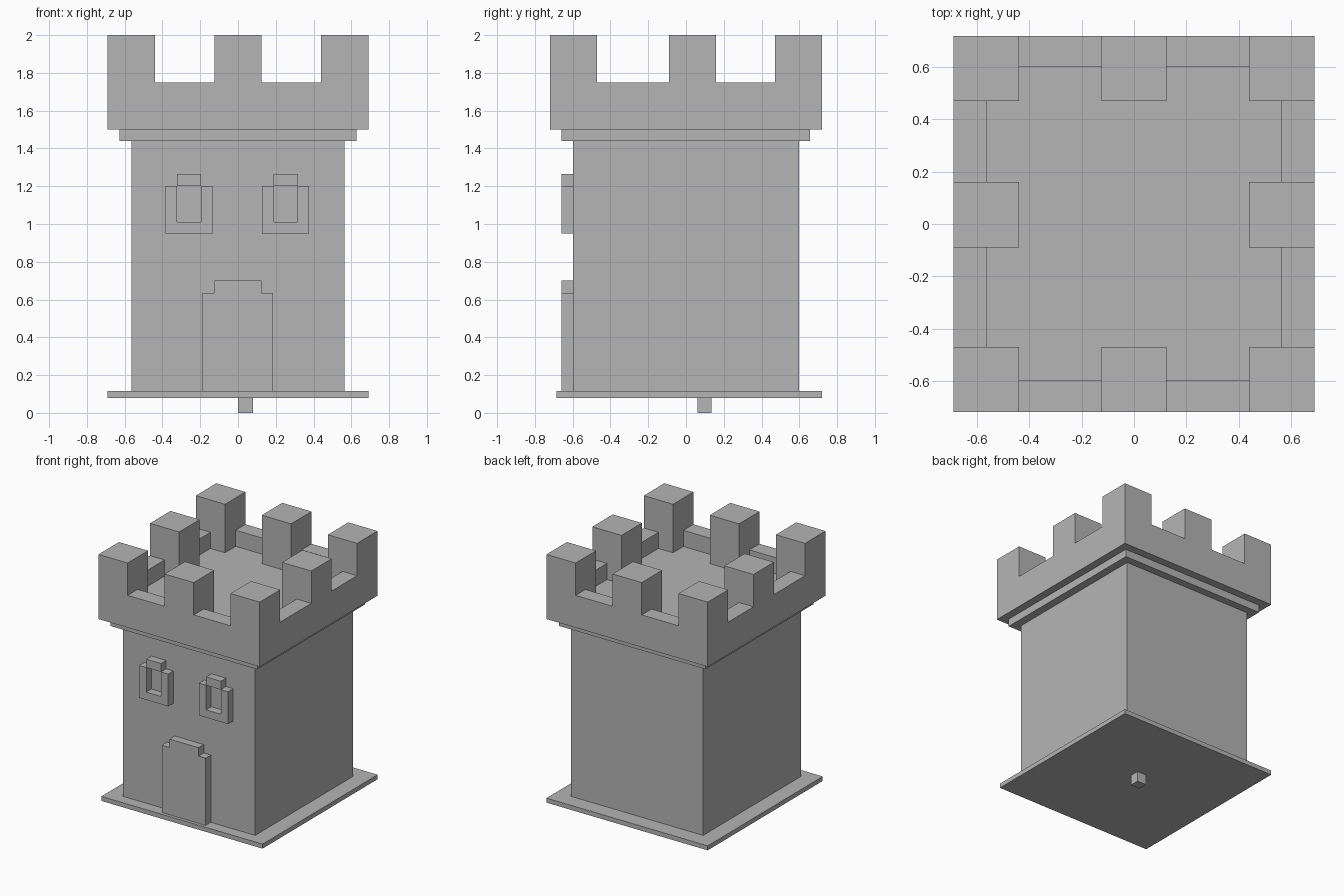
import bpy, bmesh, math

if "Cube" in bpy.data.objects:
    bpy.data.objects.remove(bpy.data.objects["Cube"])

stone = bpy.data.materials.new("stone_grey")
stone.diffuse_color = (0.46, 0.46, 0.46, 1)
stone.use_nodes = True
stone.node_tree.nodes["Principled BSDF"].inputs["Base Color"].default_value = stone.diffuse_color


def finish(name, bm):
    bmesh.ops.remove_doubles(bm, verts=bm.verts, dist=1e-5)
    bmesh.ops.recalc_face_normals(bm, faces=bm.faces)
    mesh = bpy.data.meshes.new(name)
    bm.to_mesh(mesh)
    bm.free()
    mesh.materials.append(stone)
    obj = bpy.data.objects.new(name, mesh)
    bpy.context.collection.objects.link(obj)
    return obj


def box(name, x, y, z):
    bm = bmesh.new()
    bmesh.ops.create_cube(bm, size=1)
    for v in bm.verts:
        v.co = [lo + (c + 0.5) * (hi - lo) for c, (lo, hi) in zip(v.co, (x, y, z))]
    return finish(name, bm)


def plate(name, outline, y0, y1):
    """Extrude an x-z outline from y0 to y1."""
    bm = bmesh.new()
    face = bm.faces.new([bm.verts.new((x, y0, z)) for x, z in outline])
    out = bmesh.ops.extrude_face_region(bm, geom=[face])
    verts = [g for g in out["geom"] if isinstance(g, bmesh.types.BMVert)]
    bmesh.ops.translate(bm, verts=verts, vec=(0, y1 - y0, 0))
    return finish(name, bm)


# Ground plate, mounting peg, tower body and ledge
box("mounting_peg", (0.0, 0.08), (0.06, 0.135), (0, 0.08))
box("ground_plate", (-0.69, 0.69), (-0.685, 0.72), (0.08, 0.115))
box("tower_body", (-0.565, 0.565), (-0.597, 0.597), (0.115, 1.44))
box("ledge", (-0.628, 0.628), (-0.66, 0.657), (1.44, 1.5))

# Battlement: stepped heights over a grid of cells
xs = [-0.69, -0.565, -0.44, -0.125, 0.125, 0.44, 0.565, 0.69]
ys = [-0.72, -0.597, -0.47, -0.09, 0.16, 0.47, 0.6, 0.72]
BOTTOM, FLOOR, WALL, TOP = 1.5, 1.625, 1.75, 2.0


def height(i, j):
    if not (0 <= i < 7 and 0 <= j < 7):
        return BOTTOM
    band = lambda k: 0 if k < 2 else 2 if k > 4 else 1 if k == 3 else None
    bi, bj = band(i), band(j)
    if bi is not None and bj is not None and (bi, bj) != (1, 1):
        return TOP
    return WALL if i in (0, 6) or j in (0, 6) else FLOOR


bm = bmesh.new()


def quad(*pts):
    bm.faces.new([bm.verts.new(p) for p in pts])


def riser(a, b, h0, h1):
    levels = sorted({h0, h1} | {h for h in (FLOOR, WALL) if min(h0, h1) < h < max(h0, h1)})
    for lo, hi in zip(levels, levels[1:]):
        quad((*a, lo), (*b, lo), (*b, hi), (*a, hi))


for i in range(8):
    for j in range(8):
        h = height(i, j)
        if i < 7 and j < 7:
            x0, x1, y0, y1 = xs[i], xs[i + 1], ys[j], ys[j + 1]
            for z in (h, BOTTOM):
                quad((x0, y0, z), (x1, y0, z), (x1, y1, z), (x0, y1, z))
        if j < 7 and h != height(i - 1, j):
            riser((xs[i], ys[j]), (xs[i], ys[j + 1]), h, height(i - 1, j))
        if i < 7 and h != height(i, j - 1):
            riser((xs[i], ys[j]), (xs[i + 1], ys[j]), h, height(i, j - 1))
bmesh.ops.remove_doubles(bm, verts=bm.verts, dist=1e-5)
bmesh.ops.recalc_face_normals(bm, faces=bm.faces)
bmesh.ops.dissolve_limit(bm, angle_limit=0.01, verts=bm.verts, edges=bm.edges)
finish("battlement", bm)

# Front door with a stepped top
FRONT, FACE = -0.66, -0.597
plate("door", [(-0.19, 0.115), (0.185, 0.115), (0.185, 0.635), (0.125, 0.635),
               (0.125, 0.7), (-0.125, 0.7), (-0.125, 0.635), (-0.19, 0.635)], FRONT, FACE)

# Two windows: U-shaped frame with a raised lintel over the opening
for side, x in (("left", -0.26), ("right", 0.252)):
    plate(side + "_window_frame",
          [(x - 0.125, 0.95), (x + 0.125, 0.95), (x + 0.125, 1.2), (x + 0.063, 1.2),
           (x + 0.063, 1.01), (x - 0.063, 1.01), (x - 0.063, 1.2), (x - 0.125, 1.2)],
          FRONT, FACE)
    box(side + "_window_lintel", (x - 0.063, x + 0.063), (FRONT, FACE), (1.2, 1.265))
